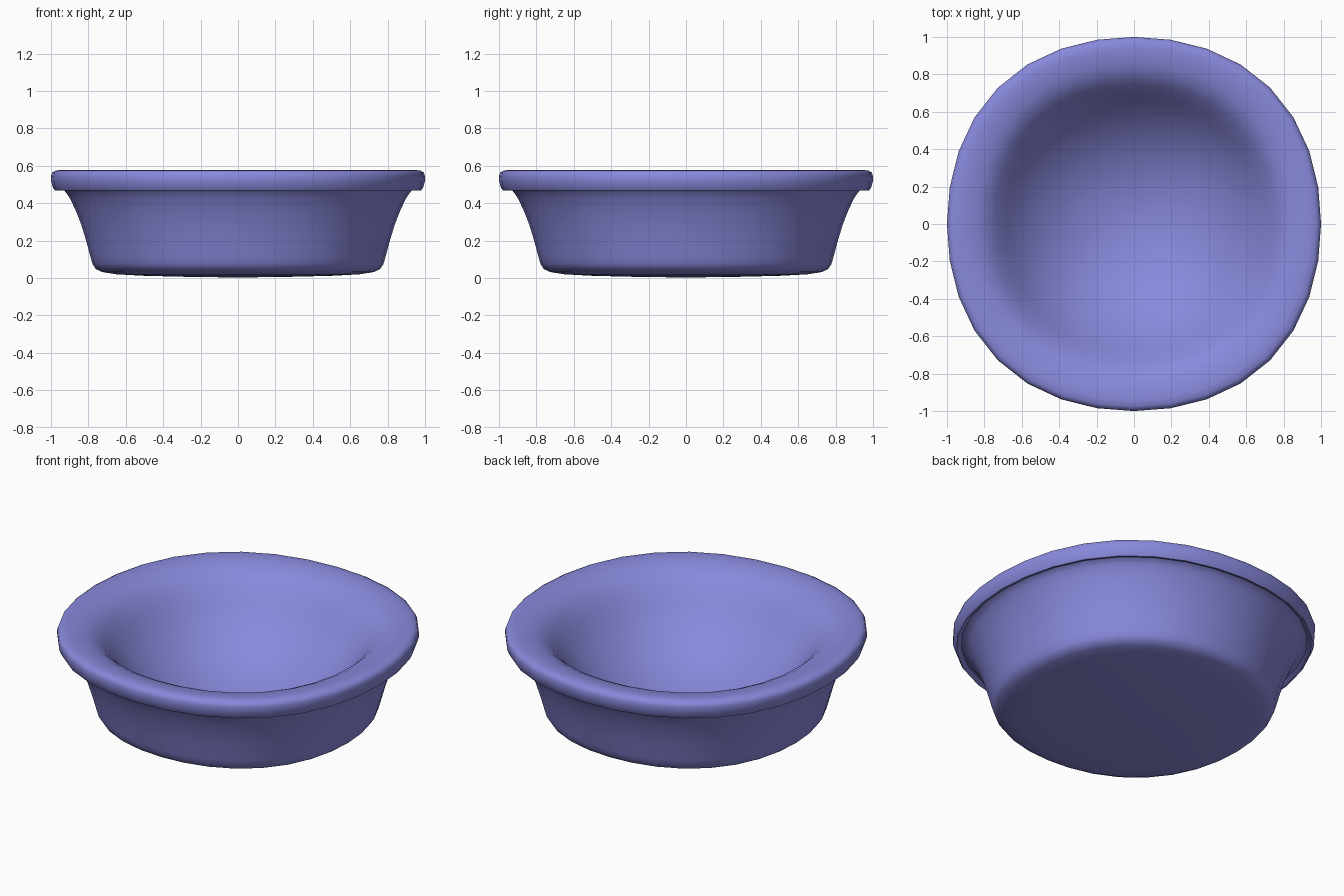
import bpy, bmesh, math

if "Cube" in bpy.data.objects:
    bpy.data.objects.remove(bpy.data.objects["Cube"])

SIDES = 32
SQUARENESS = 0.0150  # the outline bulges slightly towards its diagonals

# Half section (radius, height): underside, wall, rim, then the hollow inside
profile = [
    (0.0, 0.003), (0.25, 0.006), (0.50, 0.012), (0.65, 0.020), (0.725, 0.032),
    (0.76, 0.048), (0.778, 0.075), (0.788, 0.11), (0.812, 0.20), (0.838, 0.285),
    (0.867, 0.36), (0.898, 0.425), (0.918, 0.455), (0.936, 0.475),
    (0.954, 0.482), (0.966, 0.470), (0.98, 0.468), (0.99, 0.485), (0.999, 0.515),
    (1.0, 0.545), (0.993, 0.565), (0.975, 0.575), (0.94, 0.578), (0.89, 0.572),
    (0.84, 0.561), (0.79, 0.537), (0.75, 0.502), (0.70, 0.444), (0.66, 0.391),
    (0.60, 0.32), (0.50, 0.23), (0.40, 0.165), (0.30, 0.118), (0.20, 0.086),
    (0.10, 0.068), (0.0, 0.062),
]

# Lathe the section around z
bm = bmesh.new()
verts = [bm.verts.new((r, 0, z)) for r, z in profile]
edges = [bm.edges.new(pair) for pair in zip(verts, verts[1:])]
bmesh.ops.spin(bm, geom=verts + edges, cent=(0, 0, 0), axis=(0, 0, 1),
               angle=math.tau, steps=SIDES, use_duplicate=False)
bmesh.ops.remove_doubles(bm, verts=bm.verts, dist=0.0005)

# Push the diagonals outward a little
for v in bm.verts:
    scale = 1 + SQUARENESS * (1 - math.cos(4 * math.atan2(v.co.y, v.co.x)))
    v.co.x *= scale
    v.co.y *= scale
bmesh.ops.recalc_face_normals(bm, faces=bm.faces)
mesh = bpy.data.meshes.new("bowl")
bm.to_mesh(mesh)
bm.free()

bowl = bpy.data.objects.new("bowl", mesh)
bpy.context.collection.objects.link(bowl)
mat = bpy.data.materials.new("periwinkle")
mat.diffuse_color = (0.25, 0.25, 0.72, 1)
mat.use_nodes = True
mat.node_tree.nodes["Principled BSDF"].inputs["Base Color"].default_value = mat.diffuse_color
mesh.materials.append(mat)

# Smooth surface, with creases only under the rim
bpy.context.view_layer.objects.active = bowl
bowl.select_set(True)
bpy.ops.object.shade_smooth_by_angle(angle=math.radians(50))
